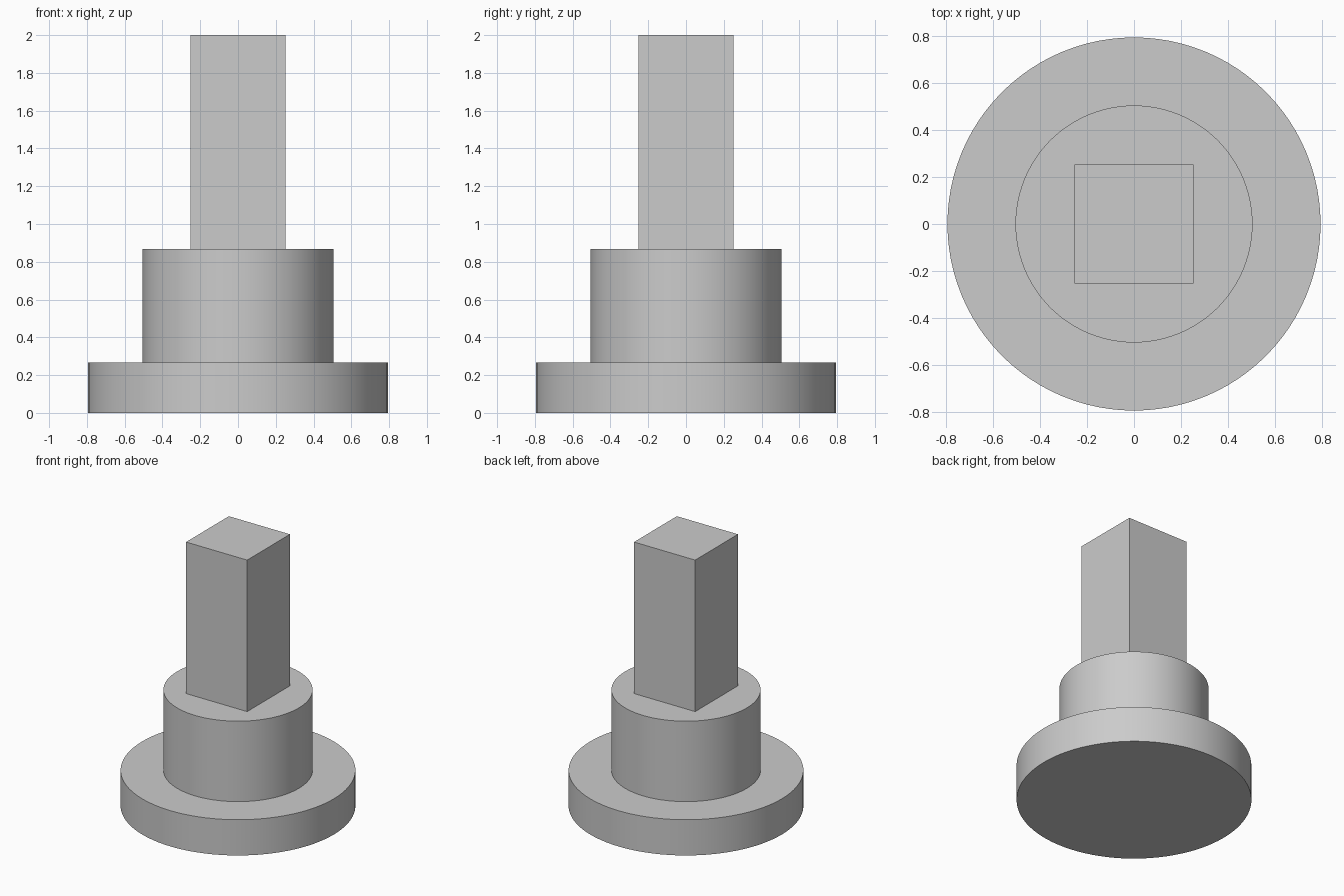
import bpy
import math

default = bpy.data.objects.get("Cube")
if default:
    bpy.data.objects.remove(default, do_unlink=True)

# Single grey material
GREY = (0.6, 0.6, 0.6, 1.0)
grey = bpy.data.materials.new("plain_grey")
grey.use_nodes = True
grey.diffuse_color = GREY
grey.node_tree.nodes["Principled BSDF"].inputs["Base Color"].default_value = GREY


def finish(name):
    obj = bpy.context.object
    obj.name = name
    obj.data.materials.append(grey)
    return obj


def disc(name, radius, bottom, top):
    bpy.ops.mesh.primitive_cylinder_add(
        vertices=96, radius=radius, depth=top - bottom,
        location=(0, 0, (bottom + top) / 2))
    bpy.ops.object.shade_smooth_by_angle(angle=math.radians(30))
    return finish(name)


def block(name, width, bottom, top):
    bpy.ops.mesh.primitive_cube_add(size=1, location=(0, 0, (bottom + top) / 2))
    obj = finish(name)
    obj.scale = (width, width, top - bottom)
    bpy.ops.object.transform_apply(location=False, rotation=False, scale=True)
    return obj


# Wide round foot, narrower round collar, square post
disc("base_flange", 0.795, 0.0, 0.267)
disc("collar", 0.505, 0.267, 0.868)
block("square_post", 0.505, 0.868, 2.0)
